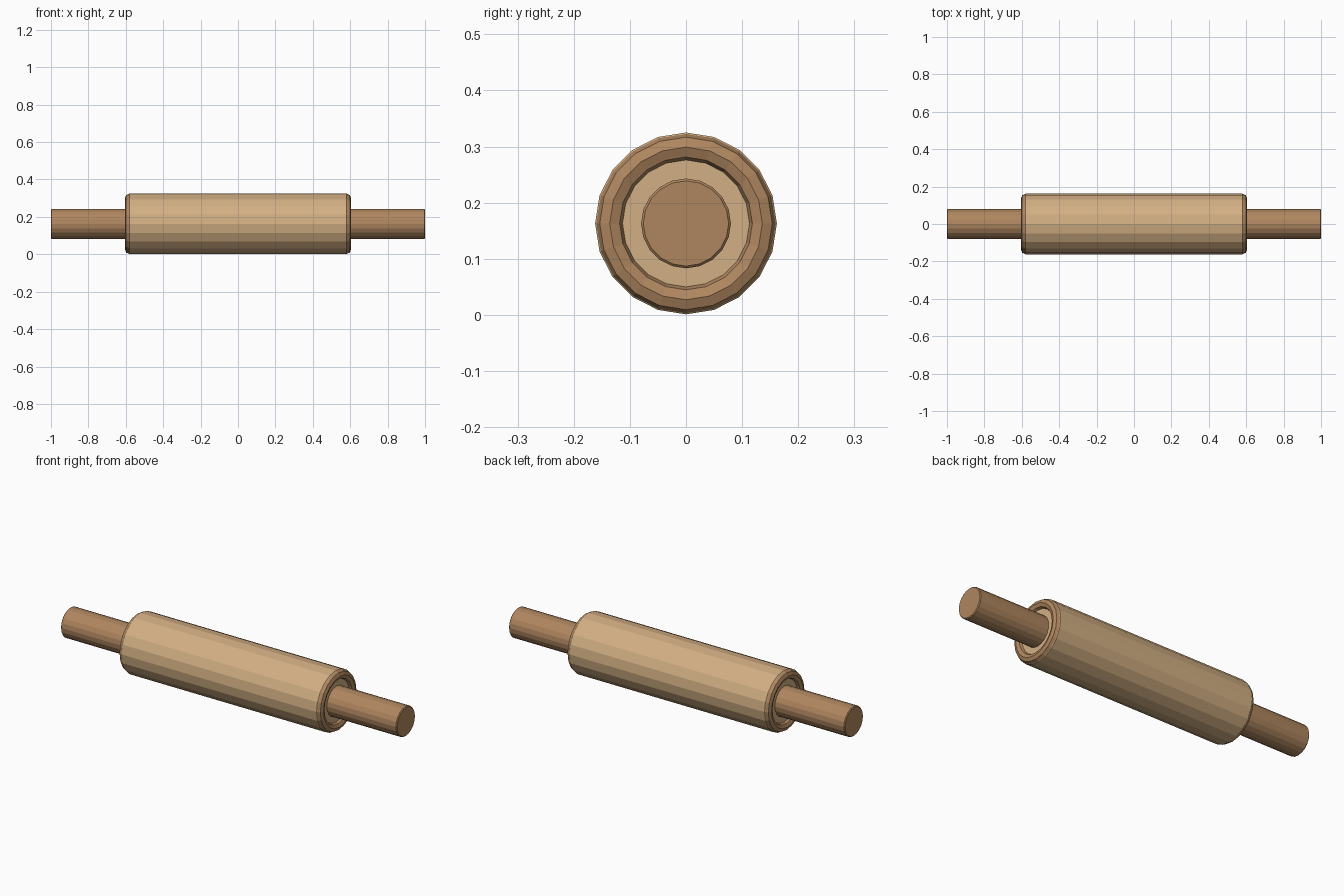
import bpy
from math import pi

if "Cube" in bpy.data.objects:
    bpy.data.objects.remove(bpy.data.objects["Cube"])

AXIS_Z = 0.163  # height of the pin's axis


def material(name, rgb):
    m = bpy.data.materials.new(name)
    m.diffuse_color = (*rgb, 1)
    m.use_nodes = True
    m.node_tree.nodes["Principled BSDF"].inputs["Base Color"].default_value = m.diffuse_color
    return m


light_wood = material("light_wood", (0.65, 0.43, 0.23))
dark_wood = material("dark_wood", (0.43, 0.24, 0.115))


def finish(name, mat, bevel=0):
    ob = bpy.context.object
    ob.name = name
    ob.data.materials.append(mat)
    if bevel:
        mod = ob.modifiers.new("soft_edge", 'BEVEL')
        mod.width = bevel
        mod.segments = 1
        mod.limit_method = 'ANGLE'
        mod.angle_limit = pi / 3
    return ob


def rod(name, mat, radius, x0, x1, sides, bevel):
    bpy.ops.mesh.primitive_cylinder_add(
        vertices=sides, radius=radius, depth=abs(x1 - x0),
        location=((x0 + x1) / 2, 0, AXIS_Z), rotation=(0, pi / 2, 0))
    return finish(name, mat, bevel)


# Main roller
rod("roller_body", light_wood, 0.162, -0.585, 0.585, 20, 0.004)

for side, label in ((-1, "left"), (1, "right")):
    # Rounded rim around the end of the roller
    bpy.ops.mesh.primitive_torus_add(
        major_radius=0.136, minor_radius=0.025,
        major_segments=20, minor_segments=8,
        location=(side * 0.58, 0, AXIS_Z), rotation=(0, pi / 2, 0))
    finish(label + "_end_rim", dark_wood)
    # Handle
    rod(label + "_handle", dark_wood, 0.08, side * 0.55, side * 1.0, 20, 0.004)
